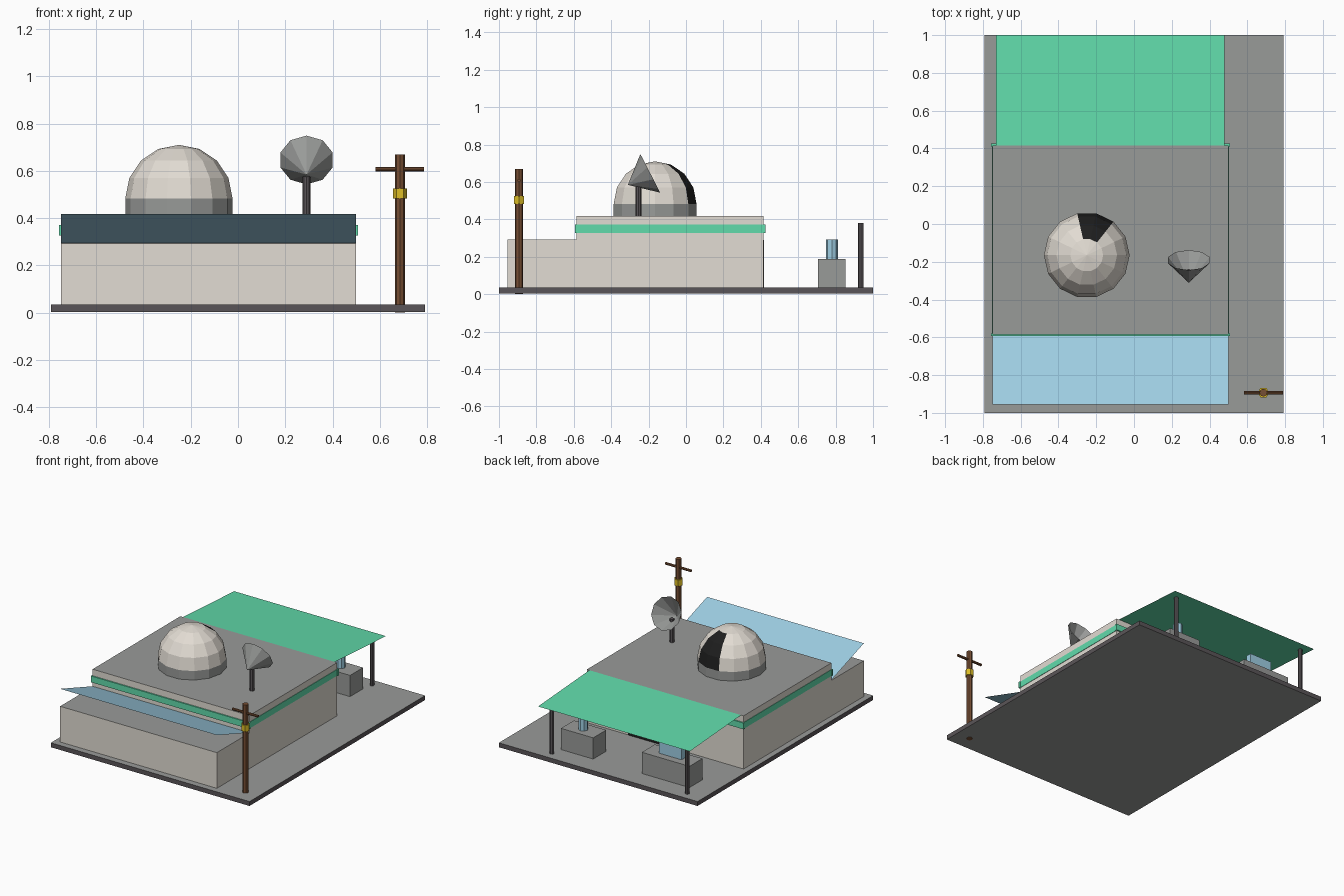
import bpy, bmesh
from math import pi, sin, cos, atan2, radians
from mathutils import Matrix, Vector

if "Cube" in bpy.data.objects:
    bpy.data.objects.remove(bpy.data.objects["Cube"])


def material(name, r, g, b):
    lin = [((c / 255 + 0.055) / 1.055) ** 2.4 for c in (r, g, b)]
    m = bpy.data.materials.new(name)
    m.use_nodes = True
    m.diffuse_color = (*lin, 1)
    node = next(n for n in m.node_tree.nodes if n.type == 'BSDF_PRINCIPLED')
    node.inputs["Base Color"].default_value = (*lin, 1)
    return m


plaster = material("warm_plaster", 226, 220, 211)
grey = material("concrete_grey", 153, 155, 153)
charcoal = material("charcoal", 90, 85, 88)
black = material("black", 30, 30, 30)
green = material("awning_green", 97, 219, 171)
blue = material("pale_blue", 159, 207, 228)
wood = material("brown_wood", 118, 78, 51)
yellow = material("yellow", 222, 190, 38)


def finish(name, bm, *mats):
    mesh = bpy.data.meshes.new(name)
    bm.to_mesh(mesh)
    bm.free()
    for m in mats:
        mesh.materials.append(m)
    ob = bpy.data.objects.new(name, mesh)
    bpy.context.collection.objects.link(ob)
    return ob


def box(name, x, y, z, *mats):
    """Box from ranges; a second material goes on the top and bottom."""
    bm = bmesh.new()
    bmesh.ops.create_cube(bm, size=1)
    for v in bm.verts:
        v.co = Vector([(r[0] + r[1]) / 2 + c * (r[1] - r[0]) for c, r in zip(v.co, (x, y, z))])
    bm.normal_update()
    for f in bm.faces:
        f.material_index = int(len(mats) > 1 and abs(f.normal.z) > 0.5)
    return finish(name, bm, *mats)


def rod(name, centre, r, length, mat, axis='Z', sides=8):
    bm = bmesh.new()
    turn = Matrix.Rotation(pi / 2, 4, 'Y' if axis == 'X' else 'Z')
    bmesh.ops.create_cone(bm, cap_ends=True, segments=sides, radius1=r, radius2=r,
                          depth=length, matrix=Matrix.Translation(centre) @ turn)
    return finish(name, bm, mat)


def post(name, x, y, z0, z1, r, mat, sides=8):
    return rod(name, (x, y, (z0 + z1) / 2), r, z1 - z0, mat, sides=sides)


def sheet(name, x, y, z, mat):
    """Thin sloping sheet from (y0, z0) to (y1, z1)."""
    bm = bmesh.new()
    corners = [(x[0], y[0], z[0]), (x[1], y[0], z[0]), (x[1], y[1], z[1]), (x[0], y[1], z[1])]
    face = bm.faces.new([bm.verts.new(c) for c in corners])
    face.normal_update()
    if face.normal.z < 0:
        face.normal_flip()
    return finish(name, bm, mat)


# Ground slab and building
FLOOR, ROOF = 0.035, 0.418
WALLS = (-0.75, 0.5)
box("ground_slab", (-0.792, 0.792), (-1, 1), (0.003, FLOOR), charcoal, grey)
box("main_block", WALLS, (-0.585, 0.415), (FLOOR, ROOF), plaster, grey)
box("front_block", WALLS, (-0.955, -0.585), (FLOOR, 0.292), plaster, grey)
box("back_door", (-0.15, 0.17), (0.412, 0.418), (FLOOR, 0.29), black)
sheet("front_canopy", WALLS, (-0.955, -0.585), (ROOF, 0.295), blue)

# Green band: thin along the sides, prouder at front and back
BAND = (0.326, 0.371)
box("side_band", (-0.753, 0.503), (-0.584, 0.414), BAND, green)
for end, y in (("front", (-0.594, -0.58)), ("back", (0.41, 0.425))):
    box(end + "_band", (-0.758, 0.508), y, BAND, green)

# Rear awning with its posts
sheet("rear_awning", (-0.73, 0.48), (0.415, 1), (ROOF, 0.38), green)
for side, x in (("left", 0.415), ("right", -0.665)):
    post(side + "_awning_post", x, 0.935, FLOOR, 0.38, 0.015, charcoal)

# Counters under the awning
box("left_counter", (0.143, 0.40), (0.705, 0.853), (FLOOR, 0.188), grey)
box("right_counter", (-0.625, -0.245), (0.705, 0.853), (FLOOR, 0.188), grey)
post("left_counter_canister", 0.273, 0.78, 0.188, 0.292, 0.032, blue)
box("right_counter_case", (-0.525, -0.345), (0.76, 0.80), (0.188, 0.292), blue)

# Faceted dome: drum, shell and dark slit
R, SPRING, SIDES, RINGS = 0.227, 0.483, 14, 4
bm = bmesh.new()
profile = [(R, ROOF)] + [(R * cos(i * pi / 8), SPRING + R * sin(i * pi / 8)) for i in range(RINGS + 1)]
verts = [bm.verts.new((r, 0, z)) for r, z in profile]
edges = [bm.edges.new(pair) for pair in zip(verts, verts[1:])]
bmesh.ops.spin(bm, geom=verts + edges, cent=(0, 0, 0), axis=(0, 0, 1),
               angle=2 * pi, steps=SIDES)
bmesh.ops.remove_doubles(bm, verts=bm.verts, dist=0.0005)
bmesh.ops.recalc_face_normals(bm, faces=bm.faces)
slit_top = SPRING + R * sin(3 * pi / 8)
for f in bm.faces:
    c = f.calc_center_median()
    step = atan2(c.y, c.x) / (2 * pi / SIDES)
    if c.z < SPRING:
        f.material_index = 1
    elif c.z < slit_top and 2 < step < 4:
        f.material_index = 2
dome = finish("observatory_dome", bm, plaster, grey, black)
dome.location = (-0.25, -0.165, 0)

# Open conical dish on a mast
post("dish_mast", 0.29, -0.254, ROOF, 0.585, 0.016, charcoal)
bm = bmesh.new()
bmesh.ops.create_cone(bm, cap_ends=False, segments=10, radius1=0, radius2=0.116, depth=0.135)
bmesh.ops.remove_doubles(bm, verts=bm.verts, dist=0.0005)
dish = finish("dish", bm, grey)
dish.rotation_euler = (radians(-62.8), 0, 0)
dish.location = (0.29, -0.251, 0.615)

# Utility pole
PX, PY = 0.685, -0.893
post("utility_pole", PX, PY, 0, 0.67, 0.021, wood)
rod("pole_crossbar", (PX, PY, 0.607), 0.009, 0.205, wood, axis='X')
post("pole_collar", PX, PY, 0.482, 0.526, 0.03, yellow, sides=6)
